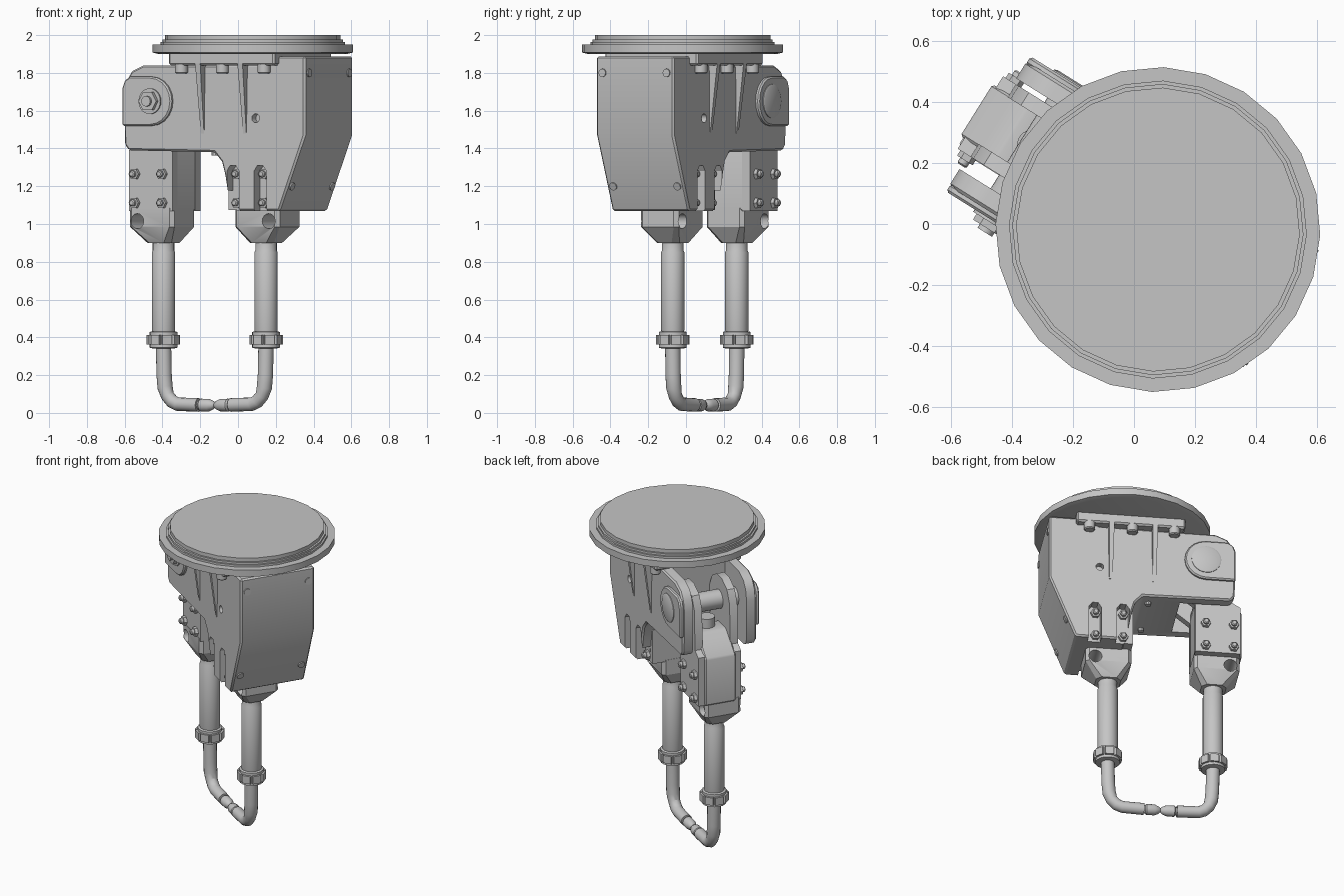
import bpy, bmesh, math
from mathutils import Matrix, Vector

if "Cube" in bpy.data.objects:
    bpy.data.objects.remove(bpy.data.objects["Cube"], do_unlink=True)

TURN = math.radians(-32)   # whole tool is turned about z
MID = 0.025                # centre plane of the body in local y
ARM = 0.043                # centre plane of the swinging arm
ROD = 0.019                # centre plane of the electrodes
TIP = -0.157               # plane where the two electrodes meet

grey = bpy.data.materials.new("machine grey")
grey.use_nodes = True
grey.diffuse_color = (0.56, 0.56, 0.56, 1)
grey.node_tree.nodes["Principled BSDF"].inputs["Base Color"].default_value = (0.56, 0.56, 0.56, 1)
parts = []


def finish(name, mesh):
    obj = bpy.data.objects.new(name, mesh)
    bpy.context.collection.objects.link(obj)
    obj.rotation_euler.z = TURN
    mesh.materials.clear()
    mesh.materials.append(grey)
    parts.append(obj)
    return obj


def loft(name, rings):
    """Skin a list of equal-length rings and cap both ends."""
    bm = bmesh.new()
    rows = [[bm.verts.new(p) for p in ring] for ring in rings]
    n = len(rows[0])
    for a, b in zip(rows, rows[1:]):
        for i in range(n):
            j = (i + 1) % n
            bm.faces.new((a[i], a[j], b[j], b[i]))
    bm.faces.new(rows[0])
    bm.faces.new(rows[-1])
    bmesh.ops.recalc_face_normals(bm, faces=bm.faces)
    mesh = bpy.data.meshes.new(name)
    bm.to_mesh(mesh)
    bm.free()
    return finish(name, mesh)


def prism(name, outline, y0, y1):
    """Side profile in (x, z) extruded along y."""
    return loft(name, [[(x, y, z) for x, z in outline] for y in (y0, y1)])


def box(name, x0, x1, y0, y1, z0, z1):
    return prism(name, [(x0, z0), (x1, z0), (x1, z1), (x0, z1)], y0, y1)


def lathe(name, profile, origin, axis=(0, 0, 1), n=24):
    """Profile of (radius, height) turned about an axis."""
    m = Matrix.Translation(origin) @ Vector(axis).to_track_quat('Z', 'Y').to_matrix().to_4x4()
    ang = [2 * math.pi * i / n for i in range(n)]
    return loft(name, [[m @ Vector((r * math.cos(a), r * math.sin(a), h)) for a in ang]
                       for r, h in profile])


def bake(obj):
    bpy.context.view_layer.update()
    ev = obj.evaluated_get(bpy.context.evaluated_depsgraph_get())
    old, obj.data = obj.data, bpy.data.meshes.new_from_object(ev)
    obj.modifiers.clear()
    bpy.data.meshes.remove(old)


def cut(obj, cutters):
    for c in cutters:
        mod = obj.modifiers.new("cut", 'BOOLEAN')
        mod.operation, mod.object, mod.solver = 'DIFFERENCE', c, 'EXACT'
    bake(obj)
    for c in cutters:
        parts.remove(c)
        bpy.data.objects.remove(c, do_unlink=True)


def bevel(obj, width):
    mod = obj.modifiers.new("bevel", 'BEVEL')
    mod.width, mod.segments, mod.angle_limit = width, 1, math.radians(35)
    bake(obj)


def bolt(name, pos, axis, r=0.03):
    lathe(name, [(r, -0.01), (r, 0.02)], pos, axis, 6)
    lathe(name + "_end", [(r * 0.6, 0.02), (r * 0.6, 0.035), (r * 0.4, 0.04)], pos, axis, 12)


# Mounting flange
lathe("mounting_flange", [(0.50, 1.9), (0.532, 1.908), (0.532, 1.95), (0.488, 1.95), (0.488, 1.963),
                          (0.477, 1.963), (0.477, 1.976), (0.465, 1.976), (0.465, 2.0)], (0.076, 0.026, 0))

# Body with fork for the swinging arm, bolt pockets and a screw hole
body = prism("body", [(-.575, 1.42), (-.55, 1.39), (-.015, 1.38), (.03, 1.33), (.05, 1.26), (.085, 1.07),
                      (.393, 1.07), (.552, 1.47), (.552, 1.888), (.25, 1.888), (.25, 1.84), (-.46, 1.84),
                      (-.53, 1.81), (-.565, 1.76), (-.58, 1.69)], MID - 0.241, MID + 0.241)
cutters = [box("fork_cutter", -0.8, -0.25, MID - 0.175, MID + 0.175, 1.2, 2.0)]
for s in (-1, 1):
    y0, y1 = sorted((MID + s * 0.18, MID + s * 0.3))
    for x in (0.1, 0.27):
        cutters.append(prism("pocket_cutter", [(x - .035, 1.0), (x + .042, 1.0), (x + .042, 1.28), (x + .02, 1.31),
                                               (x - .015, 1.31), (x - .035, 1.28)], y0, y1))
    cutters.append(lathe("screw_hole_cutter", [(0.024, 0.2), (0.024, 0.3)], (0.245, MID, 1.56), (0, s, 0), 12))
bevel(body, 0.01)
cut(body, cutters)
box("fixed_clamp", 0.035, 0.3, MID - 0.178, MID + 0.178, 1.075, 1.3)

# Bracket under the flange
bracket = box("top_bracket", -0.27, 0.39, MID - 0.29, MID + 0.29, 1.84, 1.91)
bevel(bracket, 0.01)

for s in (-1, 1):
    side = (0, s, 0)
    face = MID + s * 0.241
    # Bracket screws and tapered ribs
    for x in (-0.205, 0.05, 0.31):
        lathe("bracket_screw", [(0.028, 0), (0.034, 0.006), (0.034, 0.05)], (x, MID + s * 0.262, 1.797), n=12)
    for x in (-0.086, 0.178):
        loft("rib", [[(x - w, face - s * .01, z), (x + w, face - s * .01, z), (x + w, face + s * d, z),
                      (x - w, face + s * d, z)] for z, w, d in ((1.48, .01, .002), (1.85, .016, .05))])
    # Pivot pad
    arc = [(-0.4 + 0.13 * math.cos(math.radians(a)), 1.65 + 0.13 * math.sin(math.radians(a)))
           for a in range(-90, 91, 18)]
    pad = prism("pivot_pad", [(-.578, 1.52)] + arc + [(-.53, 1.78), (-.563, 1.76), (-.578, 1.72)],
                face - s * 0.01, face + s * 0.02)
    bevel(pad, 0.008)
    # Swinging arm side plates, rising to the pivot
    y0, y1 = sorted((ARM + s * 0.09, ARM + s * 0.14))
    prism("arm_plate", [(-.62, 1.07), (-.347, 1.07), (-.347, 1.39), (-.26, 1.46), (-.25, 1.68), (-.29, 1.76),
                        (-.36, 1.8), (-.44, 1.8), (-.52, 1.76), (-.56, 1.68), (-.57, 1.42), (-.62, 1.39)], y0, y1)
    # Clamp bolts for both holders
    for z in (1.112, 1.265):
        for x in (-0.58, -0.41):
            bolt("arm_bolt", (x, ARM + s * 0.14, z), side)
        for x in (0.096, 0.264):
            bolt("body_bolt", (x, MID + s * 0.18, z), side)
    # End cover screws
    for x, z, axis in ((0.552, 1.8, (1, 0, 0)), (0.445, 1.2, (0.93, 0, -0.36))):
        lathe("cover_screw", [(0.022, -0.01), (0.022, 0.007)], (x, MID + s * 0.2, z), axis, 12)
    lathe("underside_screw", [(0.018, 0), (0.018, 0.03)], (-0.06, MID + s * 0.16, 1.362), n=8)

# Pivot pin, front nut and rear cap
lathe("pivot_pin", [(0.06, -0.22), (0.06, 0.22)], (-0.4, MID, 1.65), (0, 1, 0))
lathe("pivot_washer", [(0.068, 0), (0.068, 0.015)], (-0.4, MID - 0.255, 1.65), (0, -1, 0))
lathe("pivot_nut", [(0.055, 0), (0.055, 0.03)], (-0.4, MID - 0.262, 1.65), (0, -1, 0), 6)
lathe("pivot_stud", [(0.028, 0), (0.028, 0.045)], (-0.4, MID - 0.262, 1.65), (0, -1, 0), 12)
lathe("pivot_cap", [(0.09, 0), (0.09, 0.015), (0.08, 0.02)], (-0.4, MID + 0.25, 1.65), (0, 1, 0))

# Core of the swinging arm
core = prism("arm_core", [(-.635, 1.07), (-.35, 1.07), (-.35, 1.45), (-.38, 1.5), (-.5, 1.5), (-.635, 1.38)],
             ARM - 0.1, ARM + 0.1)
bevel(core, 0.008)
lathe("arm_stop", [(0.05, 0), (0.05, 0.07)], (-0.42, ARM, 1.49), n=16)


def octagon(x0, x1, y0, y1, z, c):
    return [(x0 + c, y0, z), (x1 - c, y0, z), (x1, y0 + c, z), (x1, y1 - c, z),
            (x1 - c, y1, z), (x0 + c, y1, z), (x0, y1 - c, z), (x0, y0 + c, z)]


# Two mirrored electrode assemblies
for name, s in (("fixed", 1), ("swing", -1)):
    rod = TIP + s * 0.32

    # Holder block with cross hole
    xa, xb = sorted((rod - s * 0.13, rod + s * 0.147))
    block = loft(name + "_holder", [octagon(rod - .075, rod + .075, ROD - .07, ROD + .07, 0.9, 0.03),
                                    octagon(xa, xb, ROD - .118, ROD + .118, 0.985, 0.02),
                                    octagon(xa, xb, ROD - .118, ROD + .118, 1.085, 0.02)])
    hole = lathe("hole_cutter", [(0.04, -0.2), (0.04, 0.2)], (rod + s * 0.09, ROD, 1.015), (0, 1, 0), 16)
    cut(block, [hole])

    # Shank, collar and collar lugs
    lathe(name + "_shank", [(0.058, 0.42), (0.062, 0.44), (0.062, 0.85), (0.057, 0.86), (0.057, 0.92)],
          (rod, ROD, 0), n=24)
    lathe(name + "_collar", [(0.062, 0.342), (0.074, 0.345), (0.074, 0.428), (0.066, 0.432)], (rod, ROD, 0), n=16)
    for i in range(8):
        lug = box(name + "_collar_lug", 0.06, 0.085, -0.026, 0.026, 0.362, 0.412)
        lug.data.transform(Matrix.Translation((rod, ROD, 0)) @ Matrix.Rotation(math.pi * i / 4, 4, 'Z'))

    # Bent electrode tube
    curve = bpy.data.curves.new(name + "_tube", 'CURVE')
    curve.dimensions, curve.bevel_depth, curve.bevel_resolution, curve.use_fill_caps = '3D', 0.041, 6, True
    path = [(0, .36), (.004, .2), (.01, .135), (.026, .09), (.055, .06), (.09, .046), (.22, .042)]
    spline = curve.splines.new('POLY')
    spline.points.add(len(path) - 1)
    for p, (d, z) in zip(spline.points, path):
        p.co = (rod - s * d, ROD, z, 1)
        p.radius = 1 if z > 0.1 else 0.88
    temp = bpy.data.objects.new("tube_path", curve)
    bpy.context.collection.objects.link(temp)
    bpy.context.view_layer.update()
    mesh = bpy.data.meshes.new_from_object(temp.evaluated_get(bpy.context.evaluated_depsgraph_get()))
    bpy.data.objects.remove(temp, do_unlink=True)
    finish(name + "_tube", mesh)

    # Welding tip cap
    lathe(name + "_tip", [(0.024, 0.21), (0.026, 0.228), (0.034, 0.236), (0.033, 0.285), (0.022, 0.31), (0.012, 0.32)],
          (rod, ROD, 0.041), (-s, 0, 0), 16)

# Smooth shading with sharp edges kept
for obj in bpy.context.selected_objects:
    obj.select_set(False)
for obj in parts:
    obj.select_set(True)
bpy.context.view_layer.objects.active = parts[0]
bpy.ops.object.shade_smooth_by_angle(angle=math.radians(32))
